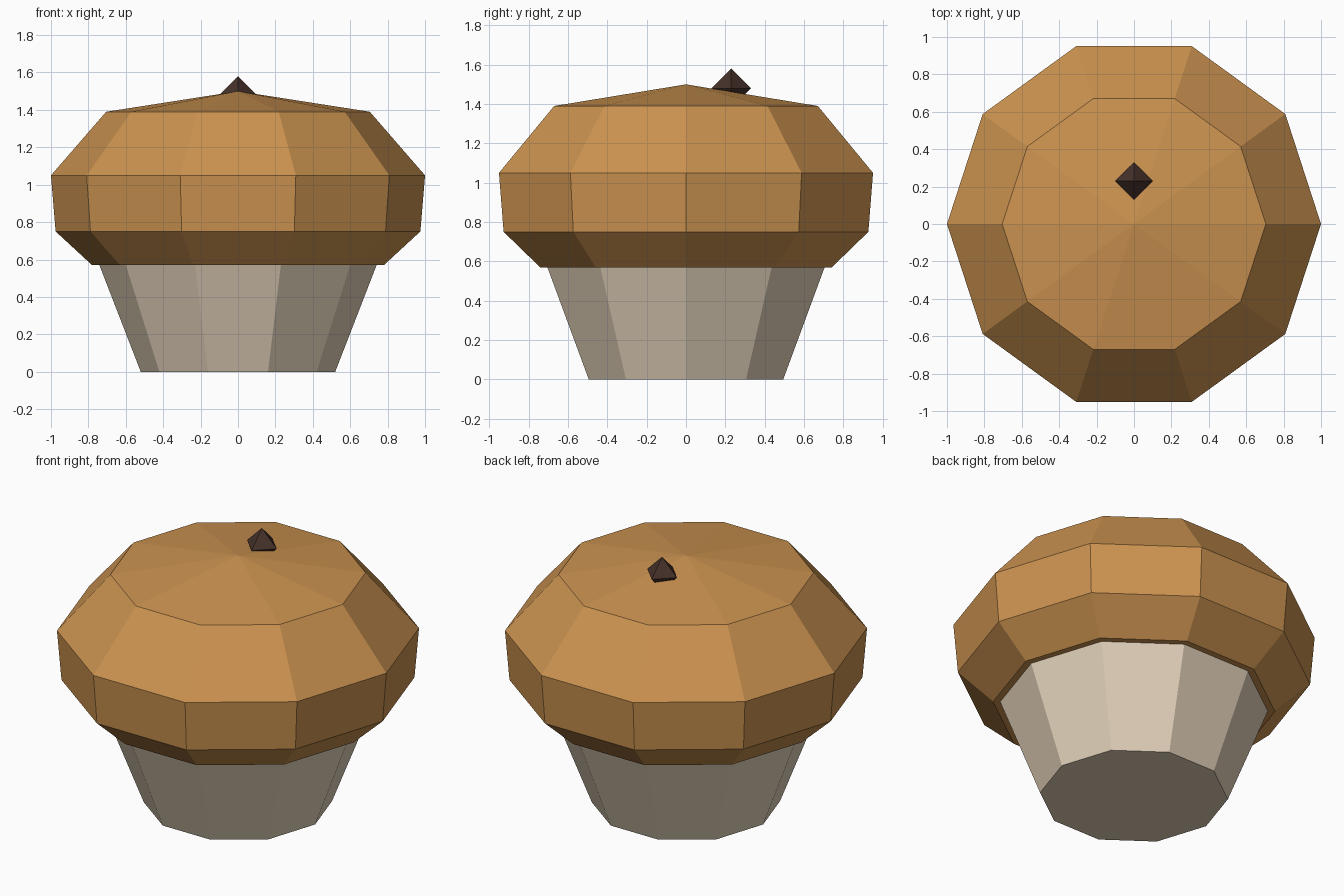
import bpy, bmesh, math

if "Cube" in bpy.data.objects:
    bpy.data.objects.remove(bpy.data.objects["Cube"])


def lathe(name, profile, sides, color, location=(0, 0, 0)):
    """Flat-faced solid turned from (radius, z) points, bottom to top."""
    bm = bmesh.new()
    rings = []
    for r, z in profile:
        if r == 0:
            rings.append([bm.verts.new((0, 0, z))] * sides)
        else:
            rings.append([bm.verts.new((r * math.cos(math.tau * i / sides),
                                        r * math.sin(math.tau * i / sides), z))
                          for i in range(sides)])
    for low, high in zip(rings, rings[1:]):
        for i in range(sides):
            j = (i + 1) % sides
            bm.faces.new(dict.fromkeys((low[i], low[j], high[j], high[i])))
    # Close open ends
    if profile[0][0] > 0:
        bm.faces.new(rings[0][::-1])
    if profile[-1][0] > 0:
        bm.faces.new(rings[-1])
    bmesh.ops.recalc_face_normals(bm, faces=bm.faces)
    mesh = bpy.data.meshes.new(name)
    bm.to_mesh(mesh)
    bm.free()
    mat = bpy.data.materials.new(name + "_material")
    mat.diffuse_color = (*color, 1)
    mat.use_nodes = True
    mat.node_tree.nodes["Principled BSDF"].inputs["Base Color"].default_value = mat.diffuse_color
    mesh.materials.append(mat)
    obj = bpy.data.objects.new(name, mesh)
    obj.location = location
    bpy.context.collection.objects.link(obj)
    return obj


# Paper cup
lathe("paper_cup", [(0.52, 0), (0.745, 0.58)], 10, (0.75, 0.63, 0.48))

# Baked top with overhanging rim and low peak
lathe("muffin_top", [(0.78, 0.57), (0.975, 0.75), (1.0, 1.05),
                     (0.705, 1.39), (0, 1.5)], 10, (0.60, 0.29, 0.08))

# Single chip half sunk into the top, behind the peak
lathe("chocolate_chip", [(0, -0.1), (0.1, 0), (0, 0.1)], 4,
      (0.06, 0.03, 0.022), (0, 0.23, 1.48))
